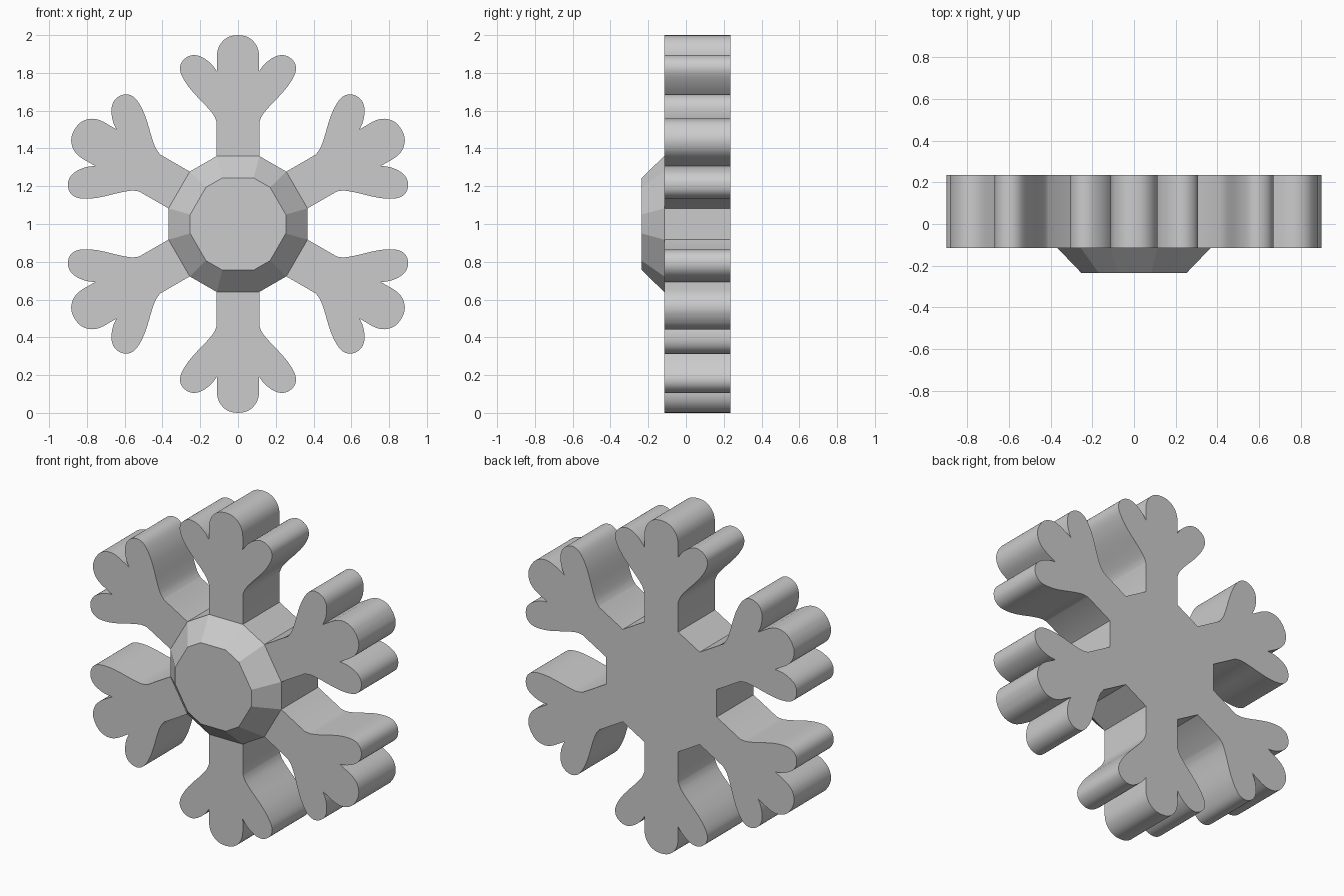
import bpy, bmesh, math
from mathutils import Vector

if "Cube" in bpy.data.objects:
    bpy.data.objects.remove(bpy.data.objects["Cube"])

FRONT, BACK, HUB_FRONT = -0.115, 0.235, -0.235
CZ = 1.0


def spline(pts, steps=3):
    """Catmull-Rom curve through 2D points, ends included."""
    p = [Vector(q) for q in pts]
    p = [2 * p[0] - p[1]] + p + [2 * p[-1] - p[-2]]
    out = []
    for a, b, c, d in zip(p, p[1:], p[2:], p[3:]):
        for i in range(steps):
            t = i / steps
            out.append(0.5 * (2 * b + (c - a) * t + (2 * a - 5 * b + 4 * c - d) * t * t
                              + (3 * b - a - 3 * c + d) * t ** 3))
    return out + [p[-2]]


def rotated(pts):
    """Repeat 2D points six times around the centre."""
    out = []
    for k in range(6):
        a = math.radians(60 * k)
        c, s = math.cos(a), math.sin(a)
        out += [(x * c - z * s, x * s + z * c) for x, z in pts]
    return out


def ring(bm, pts, y):
    return [bm.verts.new((x, y, z + CZ)) for x, z in pts]


def bridge(bm, a, b):
    for i in range(len(a)):
        j = (i + 1) % len(a)
        bm.faces.new((a[i], a[j], b[j], b[i]))


def finish(bm, name, smooth=False):
    mesh = bpy.data.meshes.new(name)
    bm.to_mesh(mesh)
    bm.free()
    ob = bpy.data.objects.new(name, mesh)
    bpy.context.collection.objects.link(ob)
    if smooth:
        bpy.ops.object.select_all(action='DESELECT')
        ob.select_set(True)
        bpy.context.view_layer.objects.active = ob
        bpy.ops.object.shade_smooth_by_angle(angle=math.radians(30))
    return ob


# Half of one arm: straight stem, curved side lobe, notch, rounded tip
stem = [Vector((0.1125, 0.36))]
side_lobe = spline([(0.1125, 0.54), (0.13, 0.578), (0.17, 0.626), (0.217, 0.675),
                    (0.262, 0.727), (0.295, 0.78), (0.307, 0.82), (0.299, 0.856),
                    (0.273, 0.882), (0.24, 0.894), (0.203, 0.889), (0.163, 0.866),
                    (0.133, 0.838), (0.112, 0.808)])
tip = spline([(0.1125, 0.885), (0.108, 0.918), (0.095, 0.95), (0.07, 0.978),
              (0.038, 0.995), (0, 1.0)])
half = stem + side_lobe + tip
arm = [tuple(v) for v in half] + [(-v.x, v.y) for v in reversed(half[:-1])]

# Snowflake plate
bm = bmesh.new()
outline = rotated(arm)
front, back = ring(bm, outline, FRONT), ring(bm, outline, BACK)
bridge(bm, front, back)
bm.faces.new(front)
bm.faces.new(list(reversed(back)))
bmesh.ops.recalc_face_normals(bm, faces=bm.faces)
finish(bm, "snowflake_plate", smooth=True)

# Twelve-sided bevelled hub, open where it meets the plate
bm = bmesh.new()
base = ring(bm, rotated([(0.1125, 0.36), (-0.1125, 0.36)]), FRONT)
face = ring(bm, rotated([(0.083, 0.244), (-0.083, 0.244)]), HUB_FRONT)
bridge(bm, face, base)
bm.faces.new(face)
bmesh.ops.recalc_face_normals(bm, faces=bm.faces)
cap = max(bm.faces, key=lambda f: len(f.verts))
cap.normal_update()
if cap.normal.y > 0:
    bmesh.ops.reverse_faces(bm, faces=bm.faces)
finish(bm, "centre_hub")
